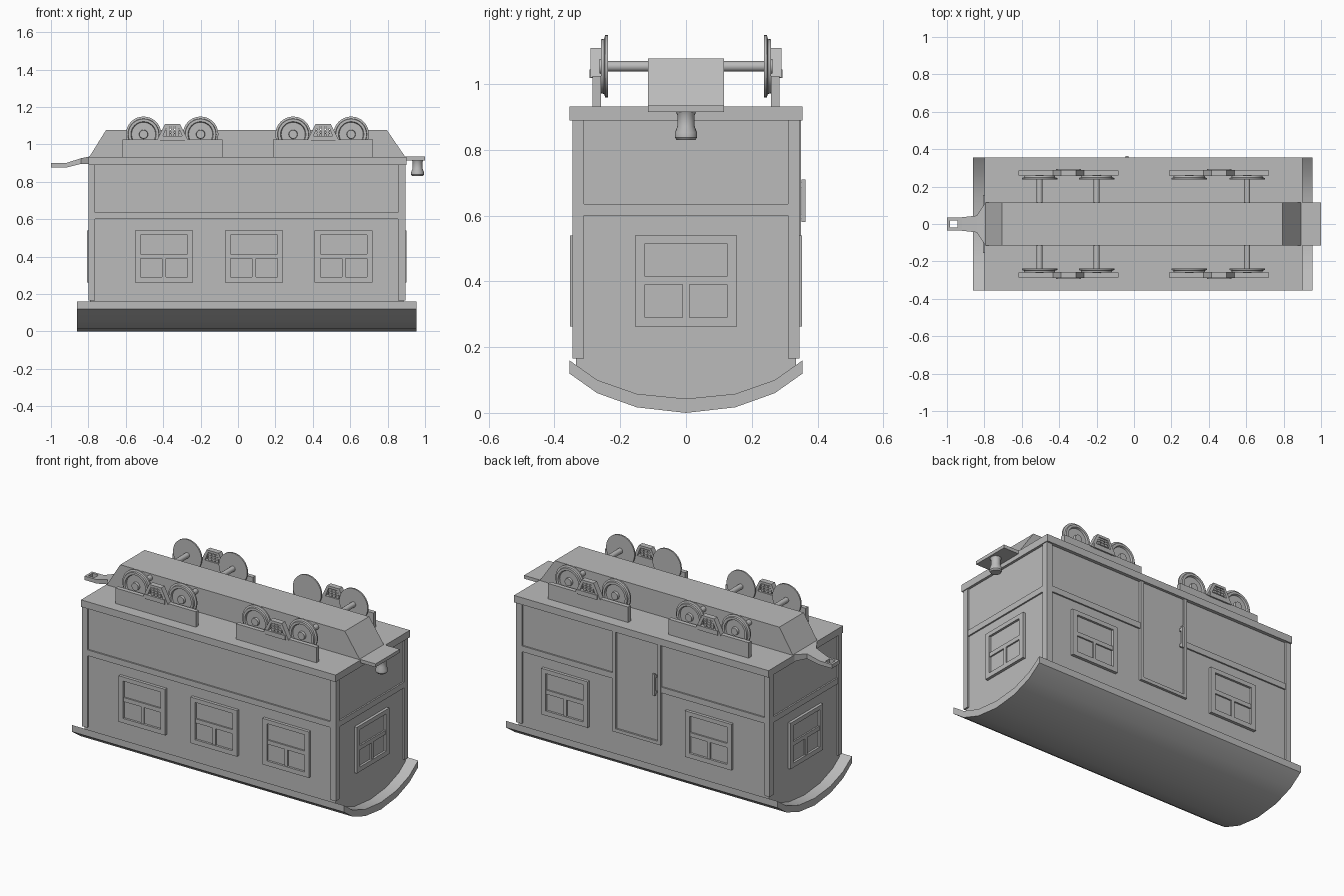
import bpy, bmesh, math
from mathutils import Matrix

if "Cube" in bpy.data.objects:
    bpy.data.objects.remove(bpy.data.objects["Cube"])

grey = bpy.data.materials.new("plain_grey")
grey.diffuse_color = (0.5, 0.5, 0.5, 1)
grey.use_nodes = True
grey.node_tree.nodes["Principled BSDF"].inputs["Base Color"].default_value = grey.diffuse_color


def finish(name, bm, matrix=None, smooth=None):
    """Turn a bmesh into a named object."""
    if matrix:
        bm.transform(matrix)
    bmesh.ops.recalc_face_normals(bm, faces=bm.faces)
    me = bpy.data.meshes.new(name)
    bm.to_mesh(me)
    bm.free()
    me.materials.append(grey)
    ob = bpy.data.objects.new(name, me)
    bpy.context.collection.objects.link(ob)
    if smooth:
        bpy.ops.object.select_all(action='DESELECT')
        ob.select_set(True)
        bpy.context.view_layer.objects.active = ob
        bpy.ops.object.shade_smooth_by_angle(angle=math.radians(smooth))
    return ob


def add_box(bm, x0, x1, y0, y1, z0, z1):
    m = Matrix.Translation(((x0 + x1) / 2, (y0 + y1) / 2, (z0 + z1) / 2)) \
        @ Matrix.Diagonal((abs(x1 - x0), abs(y1 - y0), abs(z1 - z0), 1))
    bmesh.ops.create_cube(bm, size=1, matrix=m)


def boxes(name, dims, matrix=None):
    bm = bmesh.new()
    for d in dims:
        add_box(bm, *d)
    return finish(name, bm, matrix)


def prism(name, pts, axis, a, b, smooth=None, matrix=None):
    """Extrude a profile of (u, z) along x or y from a to b."""
    bm = bmesh.new()
    put = (lambda u, z, t: (t, u, z)) if axis == 'x' else (lambda u, z, t: (u, t, z))
    f = bm.faces.new([bm.verts.new(put(u, z, a)) for u, z in pts])
    r = bmesh.ops.extrude_face_region(bm, geom=[f])
    vs = [v for v in r['geom'] if isinstance(v, bmesh.types.BMVert)]
    bmesh.ops.translate(bm, verts=vs, vec=(b - a, 0, 0) if axis == 'x' else (0, b - a, 0))
    return finish(name, bm, matrix, smooth)


def lathe(name, profile, matrix, steps=32):
    """Spin a profile of (radius, height) around z."""
    bm = bmesh.new()
    vs = [bm.verts.new((r, 0, h)) for r, h in profile]
    es = [bm.edges.new(p) for p in zip(vs, vs[1:])]
    bmesh.ops.spin(bm, geom=vs + es, axis=(0, 0, 1), cent=(0, 0, 0),
                   angle=math.tau, steps=steps)
    bmesh.ops.remove_doubles(bm, verts=bm.verts, dist=1e-5)
    return finish(name, bm, matrix, 35)


# Curved roof shell, lying at the bottom
half_out = [(0.355, 0.12), (0.27, 0.06), (0.15, 0.017)]
half_in = [(0.355, 0.16), (0.27, 0.1), (0.15, 0.058)]
mirror = lambda pts: [(-u, z) for u, z in pts]
outer = mirror(half_out) + [(0, 0)] + half_out[::-1]
inner = half_in + [(0, 0.043)] + mirror(half_in)[::-1]
prism("roof", outer + inner, 'x', -0.86, 0.955, 35)

# Cabin body, its lower edge following the roof
prism("body", [(-0.335, 0.9), (-0.335, 0.14), (-0.27, 0.09), (-0.15, 0.05), (0, 0.035),
               (0.15, 0.05), (0.27, 0.09), (0.335, 0.14), (0.335, 0.9)], 'x', -0.79, 0.885)
boxes("floor_plate", [(-0.8, 0.9, -0.355, 0.355, 0.89, 0.932)])
boxes("corner_posts", [(x0, x1, s * 0.31, s * 0.345, 0.165, 0.89)
                       for x0, x1 in ((-0.8, -0.765), (0.855, 0.895)) for s in (-1, 1)])

# Waist strips round the cabin, broken at the door
boxes("waist_strips", [
    (-0.765, 0.855, -0.344, -0.33, 0.6, 0.635),
    (-0.765, -0.07, 0.33, 0.344, 0.6, 0.635),
    (0.24, 0.855, 0.33, 0.344, 0.6, 0.635),
    (-0.799, -0.78, -0.31, 0.31, 0.6, 0.635),
    (0.88, 0.894, -0.31, 0.31, 0.6, 0.635)])


def window(name, cx, cy, angle):
    """Framed window with one wide pane and two small panes; faces -y before turning."""
    f, b = -0.017, 0.005
    bars = [(-0.155, -0.125, f, b, 0.262, 0.54), (0.125, 0.155, f, b, 0.262, 0.54),
            (-0.125, 0.125, f, b, 0.262, 0.29), (-0.125, 0.125, f, b, 0.515, 0.54),
            (-0.125, 0.125, f + 0.004, b, 0.39, 0.415),
            (-0.01, 0.01, f + 0.004, b, 0.29, 0.39),
            (-0.125, 0.125, -0.004, b, 0.29, 0.515)]
    boxes(name, bars, Matrix.Translation((cx, cy, 0)) @ Matrix.Rotation(angle, 4, 'Z'))


for x in (-0.395, 0.085, 0.565):
    window("front_window", x, -0.336, 0)
for x in (-0.395, 0.565):
    window("back_window", x, 0.336, math.pi)
window("right_window", 0.885, 0, math.pi / 2)
window("left_window", -0.79, 0, -math.pi / 2)

# Back door with frame and handle
boxes("door_frame", [(-0.075, -0.055, 0.33, 0.35, 0.285, 0.89),
                     (0.225, 0.245, 0.33, 0.35, 0.285, 0.89),
                     (-0.055, 0.225, 0.33, 0.35, 0.285, 0.305)])
boxes("door", [(-0.055, 0.225, 0.33, 0.339, 0.305, 0.89)])
boxes("door_handle", [(-0.045, -0.03, 0.352, 0.364, 0.58, 0.71),
                      (-0.045, -0.03, 0.335, 0.355, 0.59, 0.605),
                      (-0.045, -0.03, 0.335, 0.355, 0.685, 0.7)])

# Underframe beam with sloped ends
prism("centre_beam", [(-0.8, 0.925), (0.9, 0.925), (0.795, 1.078), (-0.705, 1.078)],
      'y', -0.116, 0.116)

# Coupling plate and pin on the right
boxes("coupling_plate", [(0.88, 1.0, -0.116, 0.116, 0.915, 0.935)])
lathe("coupling_pin", [(0, 0.83), (0.028, 0.83), (0.034, 0.838), (0.034, 0.852),
                       (0.026, 0.872), (0.026, 0.905), (0.032, 0.918), (0, 0.918)],
      Matrix.Translation((0.96, 0, 0)), 20)

# Tapering drawbar with an eye on the left
bm = bmesh.new()
prev = None
for x, top, thick, w in ((-0.795, 0.935, 0.04, 0.116), (-0.84, 0.926, 0.03, 0.045),
                         (-0.92, 0.9, 0.024, 0.036), (-0.945, 0.9, 0.024, 0.035)):
    ring = [bm.verts.new(p) for p in ((x, -w, top), (x, w, top),
                                      (x, w, top - thick), (x, -w, top - thick))]
    if prev:
        for i in range(4):
            bm.faces.new((prev[i], prev[(i + 1) % 4], ring[(i + 1) % 4], ring[i]))
    else:
        bm.faces.new(ring)
    prev = ring
bm.faces.new(prev)
for x0, x1, y0, y1 in ((-0.985, -0.945, 0.02, 0.035), (-0.985, -0.945, -0.035, -0.02),
                       (-1.0, -0.985, -0.035, 0.035)):
    add_box(bm, x0, x1, y0, y1, 0.876, 0.9)
finish("drawbar", bm)

# Wheel sets: flanged wheels with dished faces, and axles
wheel = [(0, 0), (0.095, 0), (0.095, 0.009), (0.084, 0.012), (0.082, 0.022), (0.068, 0.022),
         (0.064, 0.012), (0.024, 0.012), (0.022, 0.026), (0, 0.026)]
for s in (-1, 1):
    turn = Matrix.Rotation(-s * math.pi / 2, 4, 'X')
    for x in (-0.505, -0.2, 0.295, 0.605):
        lathe("wheel", wheel, Matrix.Translation((x, s * 0.237, 1.054)) @ turn)
        if x != 0.295:
            lathe("axle", [(0, 0), (0.016, 0), (0.016, 0.14), (0, 0.14)],
                  Matrix.Translation((x, s * 0.1, 1.054)) @ turn, 16)

    # Bogie side frames with hollow trapezoid and springs
    for c in (-0.35, 0.455):
        move = Matrix.Translation((c, 0, 0))
        boxes("bogie_side", [(-0.268, 0.268, s * 0.259, s * 0.285, 0.93, 1.025)], move)
        for m in (-1, 1):
            prism("bogie_strut", [(m * 0.085, 1.02), (m * 0.04, 1.11), (m * 0.03, 1.095),
                                  (m * 0.062, 1.02)], 'y', s * 0.257, s * 0.29, None, move)
        boxes("bogie_bridge", [(-0.04, 0.04, s * 0.257, s * 0.29, 1.096, 1.11),
                               (-0.066, 0.066, s * 0.257, s * 0.294, 1.018, 1.045)], move)
        boxes("springs", [(u - 0.008, u + 0.008, s * 0.264, s * 0.284, 1.04, 1.1)
                          for u in (-0.024, 0, 0.024)]
              + [(-0.036, 0.036, s * 0.262, s * 0.287, z, z + 0.007)
                 for z in (1.055, 1.07, 1.084)], move)
